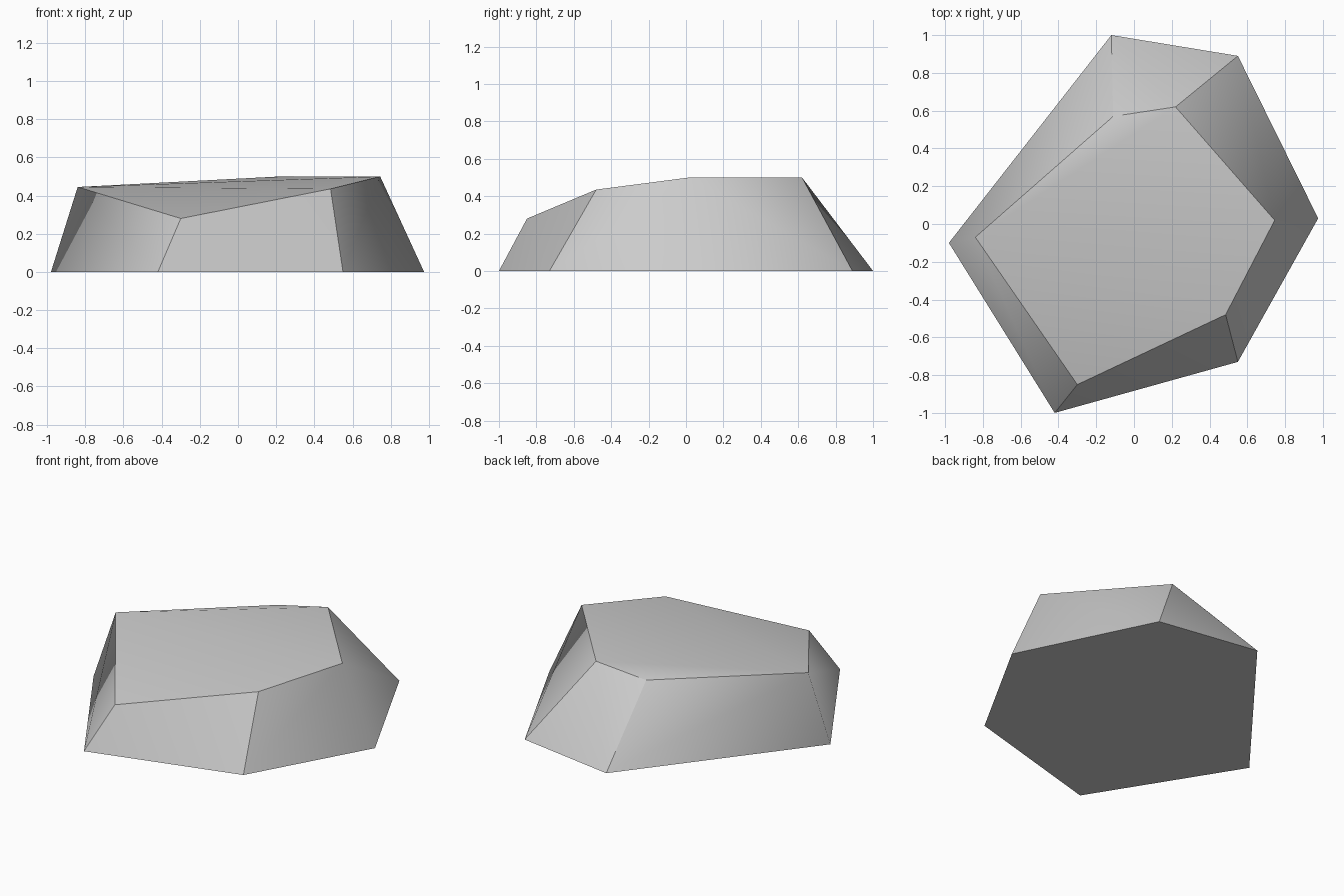
import bpy, bmesh

if "Cube" in bpy.data.objects:
    bpy.data.objects.remove(bpy.data.objects["Cube"])

# Ground outline and bevelled, slightly tilted top outline (same order)
base = [(-0.98, -0.10, 0), (-0.42, -1.0, 0), (0.55, -0.73, 0),
        (0.975, 0.03, 0), (0.55, 0.89, 0), (-0.12, 1.0, 0)]
top = [(-0.84, -0.07, 0.445), (-0.30, -0.85, 0.28), (0.485, -0.48, 0.435),
       (0.745, 0.02, 0.50), (0.22, 0.62, 0.50), (-0.11, 0.57, 0.445)]
n = len(base)

# Faceted rock wrapped around both outlines
bm = bmesh.new()
verts = [bm.verts.new(p) for p in base + top]
bmesh.ops.convex_hull(bm, input=verts)
bmesh.ops.dissolve_limit(bm, angle_limit=0.005, verts=bm.verts[:], edges=bm.edges[:])
bmesh.ops.recalc_face_normals(bm, faces=bm.faces[:])

# Crisp rims and corners, with two softly rounded corners
soft_corners = {0, 3}
sharp = set()
for i in range(n):
    j = (i + 1) % n
    sharp |= {frozenset((verts[i], verts[j])), frozenset((verts[n + i], verts[n + j]))}
    if i not in soft_corners:
        sharp.add(frozenset((verts[i], verts[n + i])))
for e in bm.edges:
    e.smooth = frozenset(e.verts) not in sharp
for f in bm.faces:
    f.smooth = True

mesh = bpy.data.meshes.new("rock")
bm.to_mesh(mesh)
bm.free()
rock = bpy.data.objects.new("rock", mesh)
bpy.context.collection.objects.link(rock)

# Plain stone colour
stone = bpy.data.materials.new("stone_grey")
stone.diffuse_color = (0.6, 0.6, 0.6, 1)
stone.use_nodes = True
stone.node_tree.nodes["Principled BSDF"].inputs["Base Color"].default_value = stone.diffuse_color
mesh.materials.append(stone)
